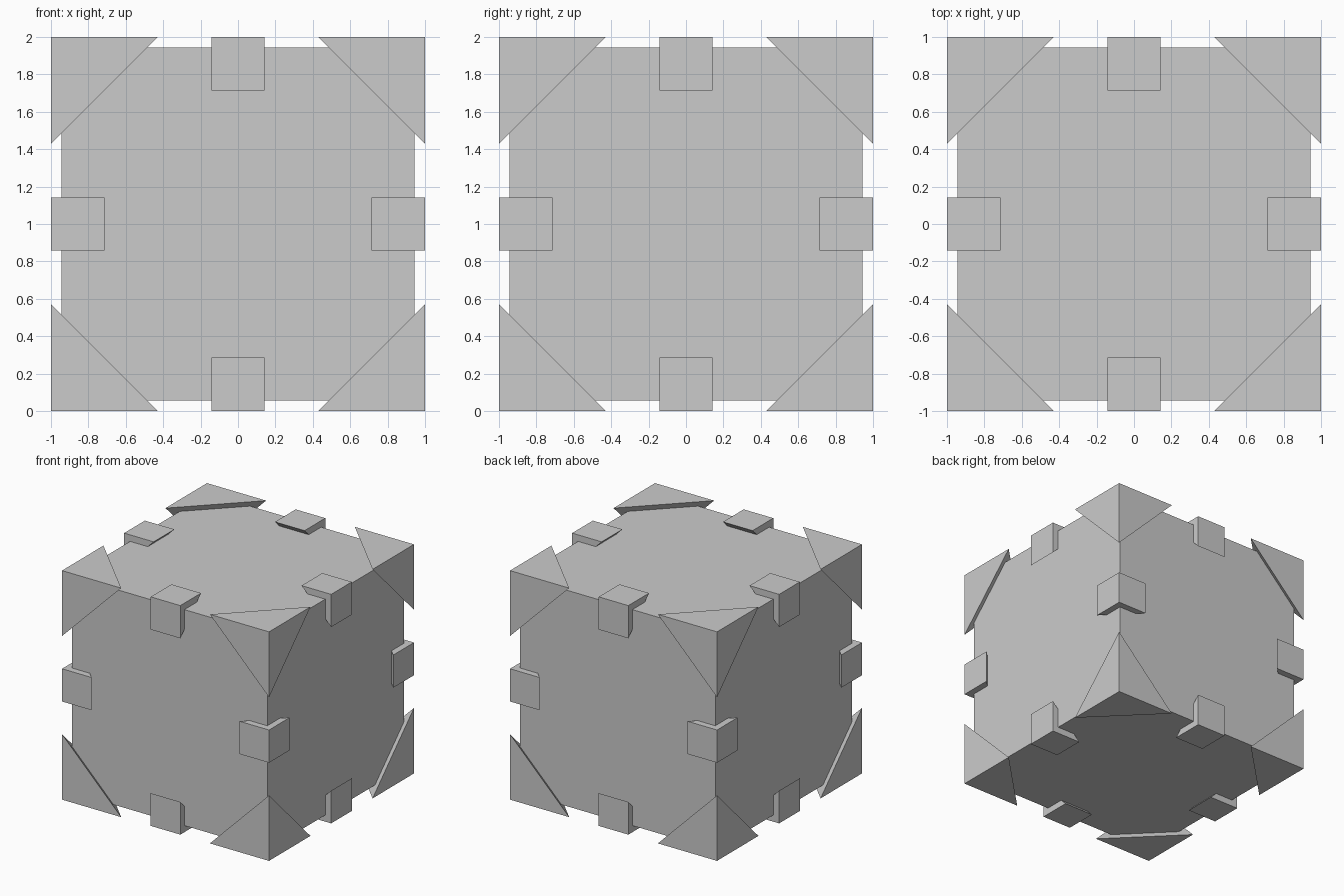
import bpy
import bmesh
from itertools import product
from mathutils import Vector

if "Cube" in bpy.data.objects:
    bpy.data.objects.remove(bpy.data.objects["Cube"])

CENTRE = Vector((0, 0, 1))
CORE = 0.943        # half size of the inner cube
LEG = 4 / 7         # leg length of the corner caps
CLIP = 2 / 7        # leg length of the edge clips
HALF = 1 / 7        # half length of the edge clips


def hull(name, points):
    """Make a flat-faced convex solid around a few points."""
    bm = bmesh.new()
    for p in points:
        bm.verts.new(Vector(p) + CENTRE)
    bmesh.ops.convex_hull(bm, input=bm.verts)
    bmesh.ops.dissolve_limit(bm, angle_limit=0.01, verts=bm.verts, edges=bm.edges)
    bmesh.ops.recalc_face_normals(bm, faces=bm.faces)
    mesh = bpy.data.meshes.new(name)
    bm.to_mesh(mesh)
    bm.free()
    obj = bpy.data.objects.new(name, mesh)
    bpy.context.collection.objects.link(obj)
    return obj


# Inner cube
hull("crate_body", product((-CORE, CORE), repeat=3))

# Corner caps: right-angled tetrahedra on all eight corners
for signs in product((-1, 1), repeat=3):
    corner = Vector(signs)
    points = [corner]
    for axis in range(3):
        p = corner.copy()
        p[axis] -= LEG * signs[axis]
        points.append(p)
    hull("corner_cap", points)

# Edge clips: short triangular prisms on the middle of all twelve edges
for axis in range(3):
    u, v = (axis + 1) % 3, (axis + 2) % 3
    for su, sv in product((-1, 1), repeat=2):
        points = []
        for end in (-HALF, HALF):
            for a, b in ((1, 1), (1 - CLIP, 1), (1, 1 - CLIP)):
                p = Vector((0, 0, 0))
                p[axis], p[u], p[v] = end, a * su, b * sv
                points.append(p)
        hull("edge_clip", points)
